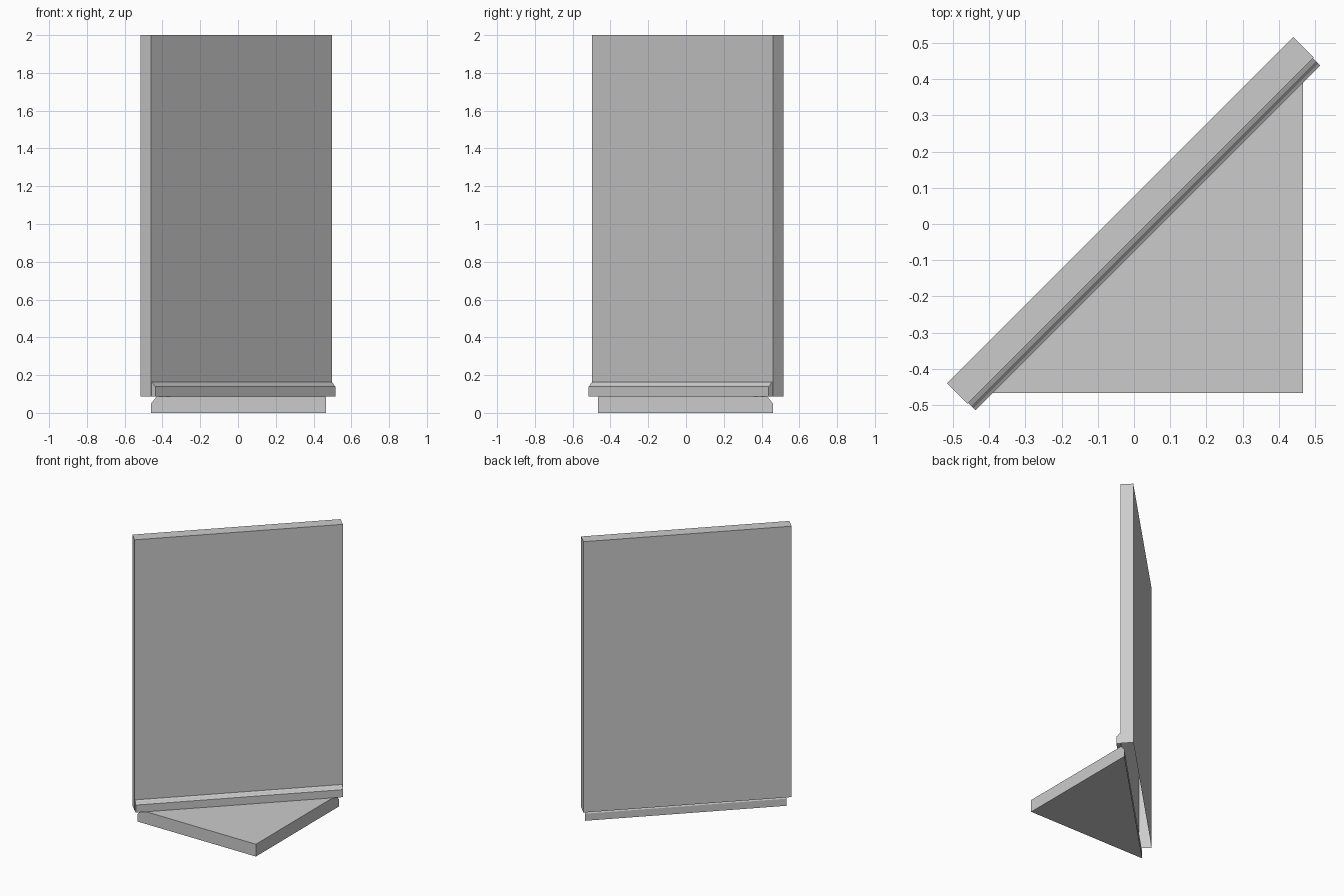
import bpy, bmesh, math

if "Cube" in bpy.data.objects:
    bpy.data.objects.remove(bpy.data.objects["Cube"])

S = 0.467          # half size of the floor slab
HALF = 0.6767      # half length of the diagonal wall
FRONT = 0.026      # offset of the wall's front face from the diagonal
REACH = 0.0545     # outermost offset of wall back and skirting
BASE, TOP = 0.087, 2.0


def diag(u, v, z):
    """u runs along the wall, v points out of its front face."""
    r = math.sqrt(0.5)
    return ((u + v) * r, (u - v) * r, z)


def loft(name, rings, cap_start=True, cap_end=True, skip=()):
    bm = bmesh.new()
    vs = [[bm.verts.new(p) for p in ring] for ring in rings]
    n = len(vs[0])
    for a, b in zip(vs, vs[1:]):
        for i in range(n):
            if i not in skip:
                j = (i + 1) % n
                bm.faces.new((a[i], a[j], b[j], b[i]))
    if cap_start:
        bm.faces.new(vs[0][::-1])
    if cap_end:
        bm.faces.new(vs[-1])
    me = bpy.data.meshes.new(name)
    bm.to_mesh(me)
    bm.free()
    ob = bpy.data.objects.new(name, me)
    bpy.context.collection.objects.link(ob)
    return ob


# Wall: thin diagonal panel, open underneath
def wall_ring(z):
    return [diag(-HALF, FRONT, z), diag(HALF, FRONT, z),
            diag(HALF, -REACH, z), diag(-HALF, -REACH, z)]


loft("wall", [wall_ring(BASE), wall_ring(TOP)], cap_start=False)

# Skirting: moulded profile run along the wall, back left open against it
profile = [(FRONT, BASE), (REACH, BASE), (REACH, 0.14), (0.046, 0.145),
           (0.038, 0.157), (FRONT, 0.163)]
loft("skirting", [[diag(u, v, z) for v, z in profile] for u in (-0.674, 0.674)],
     skip=(5,))
sk = bpy.data.objects["skirting"].data
bm = bmesh.new()
bm.from_mesh(sk)
c = bm.calc_volume(signed=True)
if sum(f.normal.z for f in bm.faces if f.calc_center_median().z < BASE + 0.001) > 0:
    bmesh.ops.reverse_faces(bm, faces=bm.faces[:])
bm.to_mesh(sk)
bm.free()


# Floor: triangular slab whose long side is undercut back to the wall face
def floor_ring(v, z):
    d = v * math.sqrt(2)
    return [(d - S, -S, z), (S, -S, z), (S, S - d, z)]


loft("floor", [floor_ring(0.005, 0), floor_ring(0.005, 0.05), floor_ring(FRONT, BASE)])
